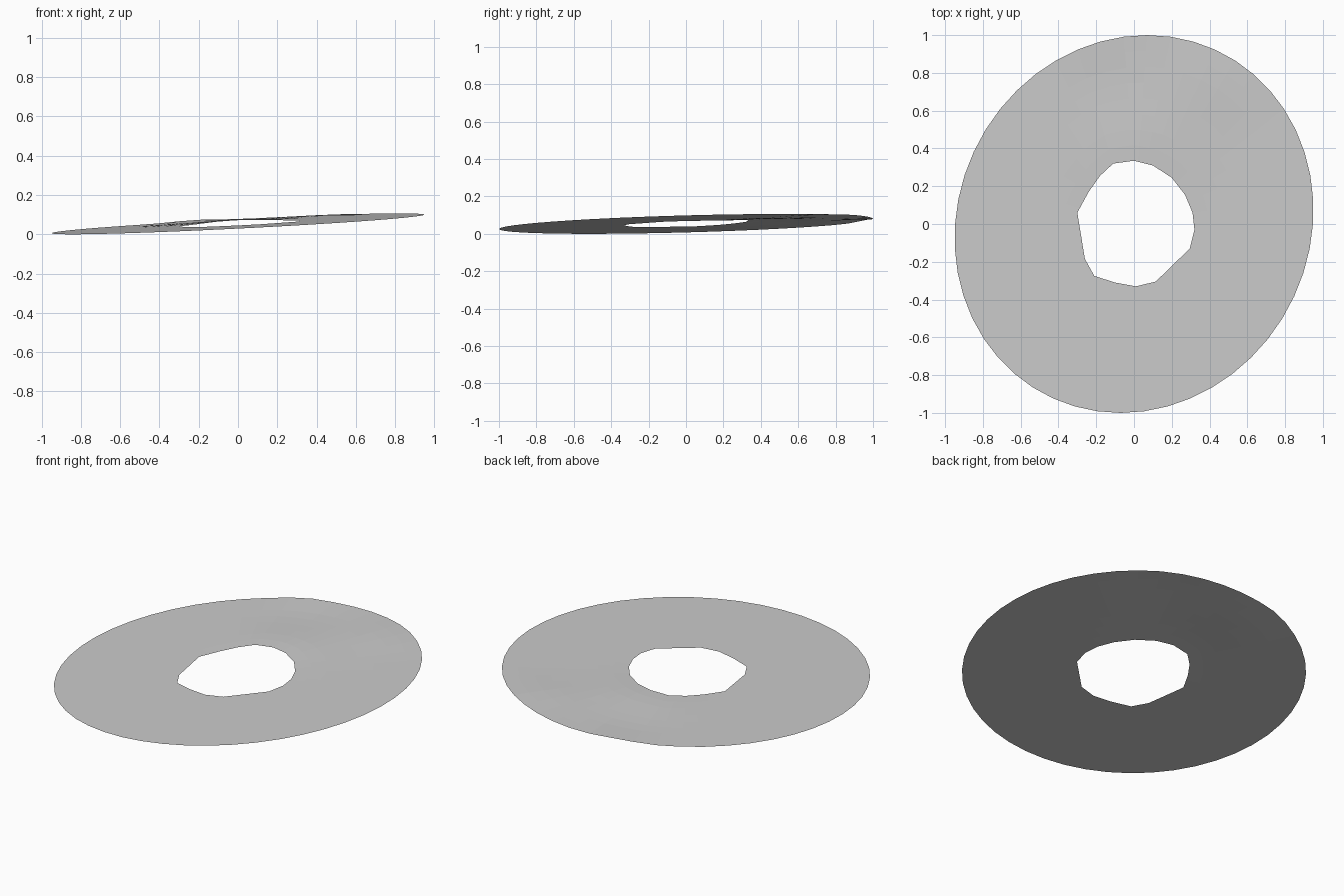
import bpy, bmesh, math
from mathutils import Vector

if "Cube" in bpy.data.objects:
    bpy.data.objects.remove(bpy.data.objects["Cube"])

SIDES, RINGS, SKEW = 48, 8, 0.074

# irregular corners of the centre hole, counter-clockwise
HOLE = [Vector(p) for p in (
    (.32, -.03), (.31, .06), (.27, .155), (.2, .245), (.1, .31), (0, .335),
    (-.11, .32), (-.18, .255), (-.24, .17), (-.3, .06), (-.26, -.185),
    (-.21, -.275), (-.1, -.31), (.01, -.33), (.115, -.305), (.295, -.13))]


def hole_point(direction):
    """Hole edge in a direction, snapped to a corner when one is close."""
    d = direction.normalized()
    corner = max(HOLE, key=lambda c: c.normalized().dot(d))
    if corner.normalized().dot(d) > math.cos(math.pi / SIDES):
        return corner
    for a, b in zip(HOLE, HOLE[1:] + HOLE[:1]):
        e = b - a
        den = d.x * e.y - d.y * e.x
        s = (a.x * d.y - a.y * d.x) / den if abs(den) > 1e-9 else -1
        p = a + e * s
        if 0 <= s <= 1 and p.dot(d) > 0:
            return p
    return corner


def bump(x, y, cx, cy, height, width):
    return height * math.exp(-((x - cx) ** 2 + (y - cy) ** 2) / width ** 2)


def height(x, y):
    # tilted sheet with slight warping towards the back
    return (.0535 + .048 * x + .024 * y
            + bump(x, y, .0, .42, .012, .25)
            + bump(x, y, -.22, .97, .008, .15)
            + bump(x, y, .42, .75, .006, .2))


# thin tilted ring sheet
bm = bmesh.new()
rows = []
for k in range(SIDES):
    t = math.tau * k / SIDES
    outer = Vector((.95 * math.cos(t - SKEW), math.sin(t)))
    inner = hole_point(outer)
    row = []
    for i in range(RINGS + 1):
        p = inner.lerp(outer, i / RINGS)
        row.append(bm.verts.new((p.x, p.y, height(p.x, p.y))))
    rows.append(row)
for a, b in zip(rows, rows[1:] + rows[:1]):
    for i in range(RINGS):
        bm.faces.new((a[i], a[i + 1], b[i + 1], b[i]))

# rest on the ground
low = min(v.co.z for v in bm.verts)
bmesh.ops.translate(bm, verts=bm.verts, vec=(0, 0, -low))
mesh = bpy.data.meshes.new("ring_sheet")
bm.to_mesh(mesh)
bm.free()
ring = bpy.data.objects.new("ring_sheet", mesh)
bpy.context.collection.objects.link(ring)
